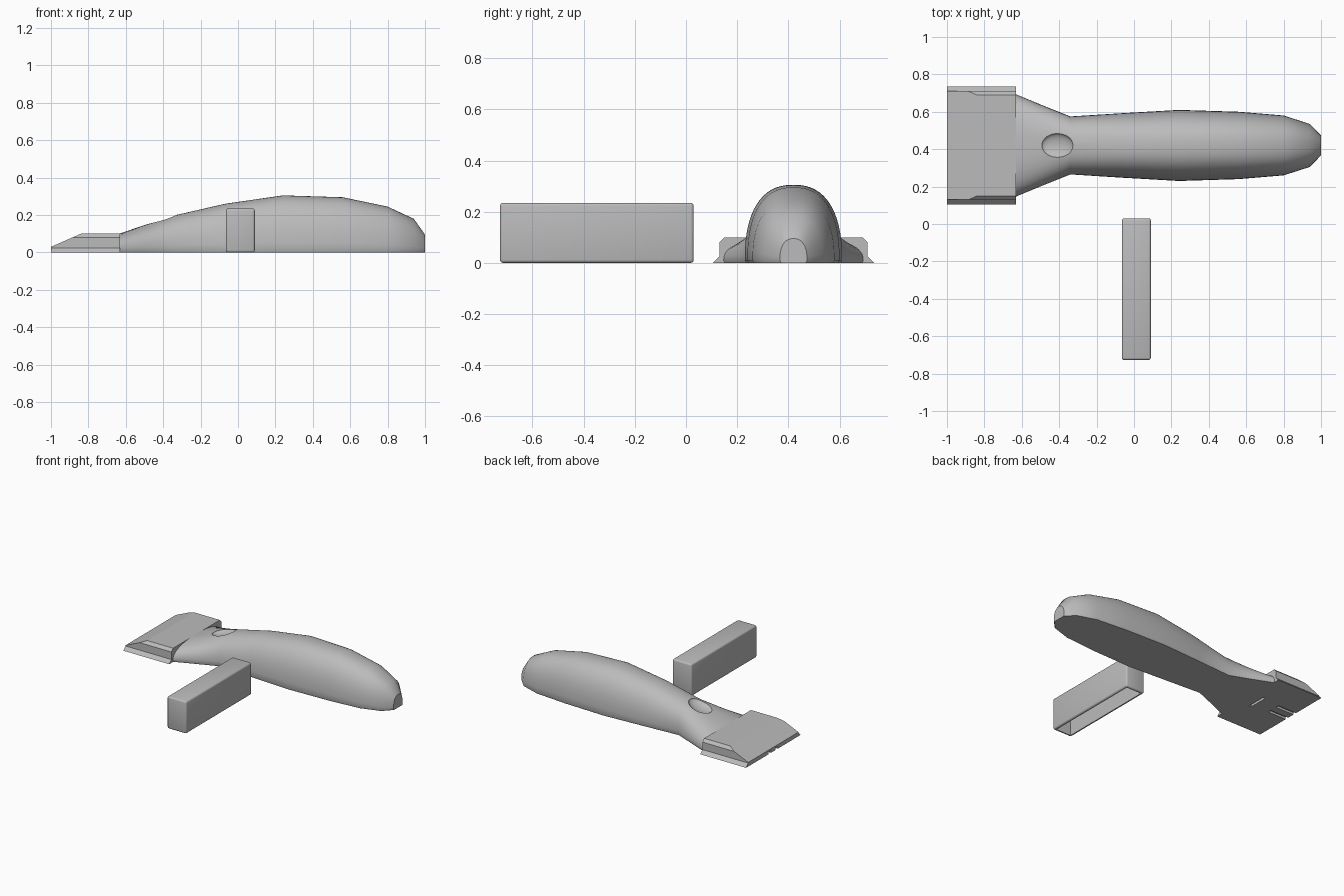
import bpy, bmesh, math
from mathutils import Vector, Matrix

if "Cube" in bpy.data.objects:
    bpy.data.objects.remove(bpy.data.objects["Cube"], do_unlink=True)

grey = bpy.data.materials.new("plain_grey")
grey.use_nodes = True
grey.diffuse_color = (0.5, 0.5, 0.5, 1)
grey.node_tree.nodes["Principled BSDF"].inputs["Base Color"].default_value = (0.5, 0.5, 0.5, 1)

MID = 0.42  # y of the tool's long axis


def make(name, bm):
    bmesh.ops.recalc_face_normals(bm, faces=bm.faces)
    mesh = bpy.data.meshes.new(name)
    bm.to_mesh(mesh)
    bm.free()
    obj = bpy.data.objects.new(name, mesh)
    bpy.context.collection.objects.link(obj)
    mesh.materials.append(grey)
    return obj


def loft(name, rings):
    bm = bmesh.new()
    loops = [[bm.verts.new(p) for p in ring] for ring in rings]
    for a, b in zip(loops, loops[1:]):
        for i in range(len(a)):
            j = (i + 1) % len(a)
            bm.faces.new((a[i], a[j], b[j], b[i]))
    bm.faces.new(loops[0])
    bm.faces.new(loops[-1])
    return make(name, bm)


def box(name, lo, hi):
    lo, hi = Vector(lo), Vector(hi)
    bm = bmesh.new()
    bmesh.ops.create_cube(bm, size=1, matrix=Matrix.Translation((lo + hi) / 2)
                          @ Matrix.Diagonal((*(hi - lo), 1)))
    return make(name, bm)


def activate(obj):
    bpy.ops.object.select_all(action="DESELECT")
    obj.select_set(True)
    bpy.context.view_layer.objects.active = obj


def cut(obj, cutter):
    activate(obj)
    mod = obj.modifiers.new("cut", "BOOLEAN")
    mod.operation, mod.solver, mod.object = "DIFFERENCE", "EXACT", cutter
    bpy.ops.object.modifier_apply(modifier=mod.name)
    bpy.data.objects.remove(cutter, do_unlink=True)


def smooth(obj, degrees):
    activate(obj)
    bpy.ops.object.shade_smooth_by_angle(angle=math.radians(degrees))


# Handle: arched cross-sections (x, half width, height) with a small base chamfer
def arch(x, half, height, steps=32, power=2 / 2.4, lip=0.01):
    pts = [(x, MID - half + lip / 2, 0)]
    for i in range(steps + 1):
        t = math.pi * i / steps
        c, s = -math.cos(t), max(math.sin(t), 0)
        pts.append((x, MID + half * math.copysign(abs(c) ** power, c),
                    lip + (height - lip) * s ** power))
    pts.append((x, MID + half - lip / 2, 0))
    return pts


stations = [(-0.635, 0.275, 0.1), (-0.49, 0.215, 0.15), (-0.34, 0.155, 0.198),
            (-0.07, 0.172, 0.26), (0.24, 0.19, 0.305), (0.56, 0.18, 0.295),
            (0.8, 0.16, 0.245), (0.94, 0.115, 0.18), (1, 0.053, 0.095)]
handle = loft("handle", [arch(*s) for s in stations])

# Thumb dimple on the sloping neck
bm = bmesh.new()
bmesh.ops.create_uvsphere(bm, u_segments=32, v_segments=16, radius=1,
                          matrix=Matrix.Translation((-0.41, MID, 0.178))
                          @ Matrix.Rotation(-0.31, 4, "Y")
                          @ Matrix.Diagonal((0.088, 0.066, 0.03, 1)))
cut(handle, make("dimple_cutter", bm))
smooth(handle, 32)

# Head: flanged section run along x, with its top sliced down to the front edge
half_section = [(0.315, 0), (0.29, 0.025), (0.29, 0.08), (0.27, 0.1)]
section = half_section + [(-y, z) for y, z in reversed(half_section)]
head = loft("head", [[(x, MID + y, z) for y, z in section] for x in (-1, -0.63)])
bm = bmesh.new()
bm.from_mesh(head.data)
sliced = bmesh.ops.bisect_plane(bm, geom=bm.verts[:] + bm.edges[:] + bm.faces[:],
                                plane_co=(-1, 0, 0.03), plane_no=(-0.07, 0, 0.16),
                                clear_outer=True)
rim = [e for e in sliced["geom_cut"] if isinstance(e, bmesh.types.BMEdge)]
bmesh.ops.contextual_create(bm, geom=rim)
bmesh.ops.recalc_face_normals(bm, faces=bm.faces)
bm.to_mesh(head.data)
bm.free()

# Grooves and slot under the head
for side in (-1, 1):
    y = MID + side * 0.04
    cut(head, box("groove_cutter", (-1.1, y - 0.013, -0.1), (-0.85, y + 0.013, 0.016)))
cut(head, box("slot_cutter", (-0.72, MID - 0.07, -0.1), (-0.7, MID + 0.07, 0.02)))

# Separate cover: rounded box, hollow from below
cover = box("cover", (-0.065, -0.727, 0), (0.09, 0.03, 0.235))
activate(cover)
bevel = cover.modifiers.new("round", "BEVEL")
bevel.width, bevel.segments = 0.012, 3
bpy.ops.object.modifier_apply(modifier=bevel.name)
cut(cover, box("cavity_cutter", (-0.048, -0.71, -0.1), (0.073, 0.013, 0.218)))
smooth(cover, 35)
